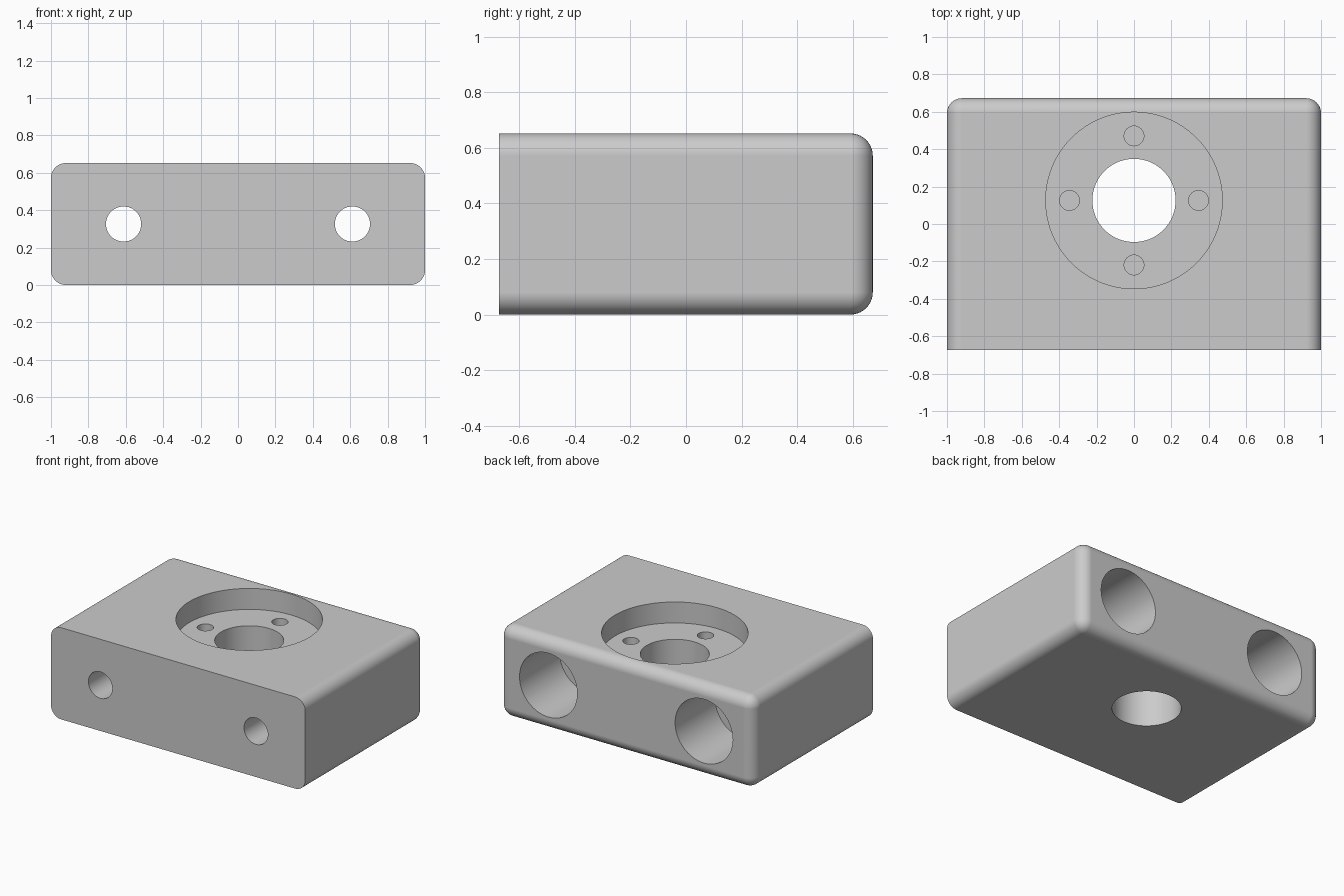
import bpy
import bmesh
from math import radians, pi, sin, cos
from mathutils import Matrix, Vector

W, D, H = 2.0, 1.345, 0.652      # block size
FILLET = 0.08
BACK, FRONT = D / 2, -D / 2
SEAT_Y, SEAT_Z = 0.126, 0.503    # recess centre and floor height
MARGIN = 0.1                     # cutter overshoot through open faces

old = bpy.data.objects.get("Cube")
if old:
    bpy.data.objects.remove(old, do_unlink=True)

metal = bpy.data.materials.new("plain grey")
metal.use_nodes = True
grey = (0.6, 0.6, 0.6, 1)
metal.diffuse_color = grey
metal.node_tree.nodes["Principled BSDF"].inputs["Base Color"].default_value = grey


def make_object(name, bm):
    bmesh.ops.recalc_face_normals(bm, faces=bm.faces)
    mesh = bpy.data.meshes.new(name)
    bm.to_mesh(mesh)
    bm.free()
    mesh.materials.append(metal)
    obj = bpy.data.objects.new(name, mesh)
    bpy.context.collection.objects.link(obj)
    return obj


def drill(target, start, end, radius, segments=64):
    """Cut a round hole from start to end."""
    start, end = Vector(start), Vector(end)
    axis = end - start
    bm = bmesh.new()
    place = Matrix.Translation((start + end) / 2) @ axis.to_track_quat("Z", "Y").to_matrix().to_4x4()
    bmesh.ops.create_cone(bm, cap_ends=True, segments=segments, radius1=radius,
                          radius2=radius, depth=axis.length, matrix=place)
    cutter = make_object("hole_cutter", bm)
    cutter.hide_render = True
    mod = target.modifiers.new("hole", "BOOLEAN")
    mod.operation, mod.solver, mod.object = "DIFFERENCE", "EXACT", cutter
    bpy.context.view_layer.objects.active = target
    bpy.ops.object.modifier_apply(modifier=mod.name)
    bpy.data.objects.remove(cutter, do_unlink=True)


# Block: every edge rounded except those around the flat front
bm = bmesh.new()
bmesh.ops.create_cube(bm, size=1, matrix=Matrix.Translation((0, 0, H / 2)) @ Matrix.Diagonal((W, D, H, 1)))
round_edges = [e for e in bm.edges if any(v.co.y > 0 for v in e.verts)]
bmesh.ops.bevel(bm, geom=round_edges, offset=FILLET, segments=10, profile=0.5, affect="EDGES")
block = make_object("mounting_block", bm)

# Round recess in the top, with a bore through its floor
drill(block, (0, SEAT_Y, H + MARGIN), (0, SEAT_Y, SEAT_Z), 0.472, 96)
drill(block, (0, SEAT_Y, H + MARGIN), (0, SEAT_Y, -MARGIN), 0.2225)

# Four blind screw holes around the bore
for i in range(4):
    a = i * pi / 2
    x, y = 0.345 * cos(a), SEAT_Y + 0.345 * sin(a)
    drill(block, (x, y, H), (x, y, SEAT_Z - 0.2), 0.053, 32)

# Two bolt holes front to back, counterbored from the back
for side in (-1, 1):
    x, z = side * 0.612, H / 2
    drill(block, (x, FRONT - MARGIN, z), (x, BACK + MARGIN, z), 0.094, 48)
    drill(block, (x, BACK + MARGIN, z), (x, BACK - 0.45, z), 0.227)

# Smooth rounds and bores, crisp rims
bpy.ops.object.select_all(action="DESELECT")
block.select_set(True)
bpy.context.view_layer.objects.active = block
bpy.ops.object.shade_smooth_by_angle(angle=radians(30))
weighted = block.modifiers.new("even_shading", "WEIGHTED_NORMAL")
weighted.keep_sharp = True
